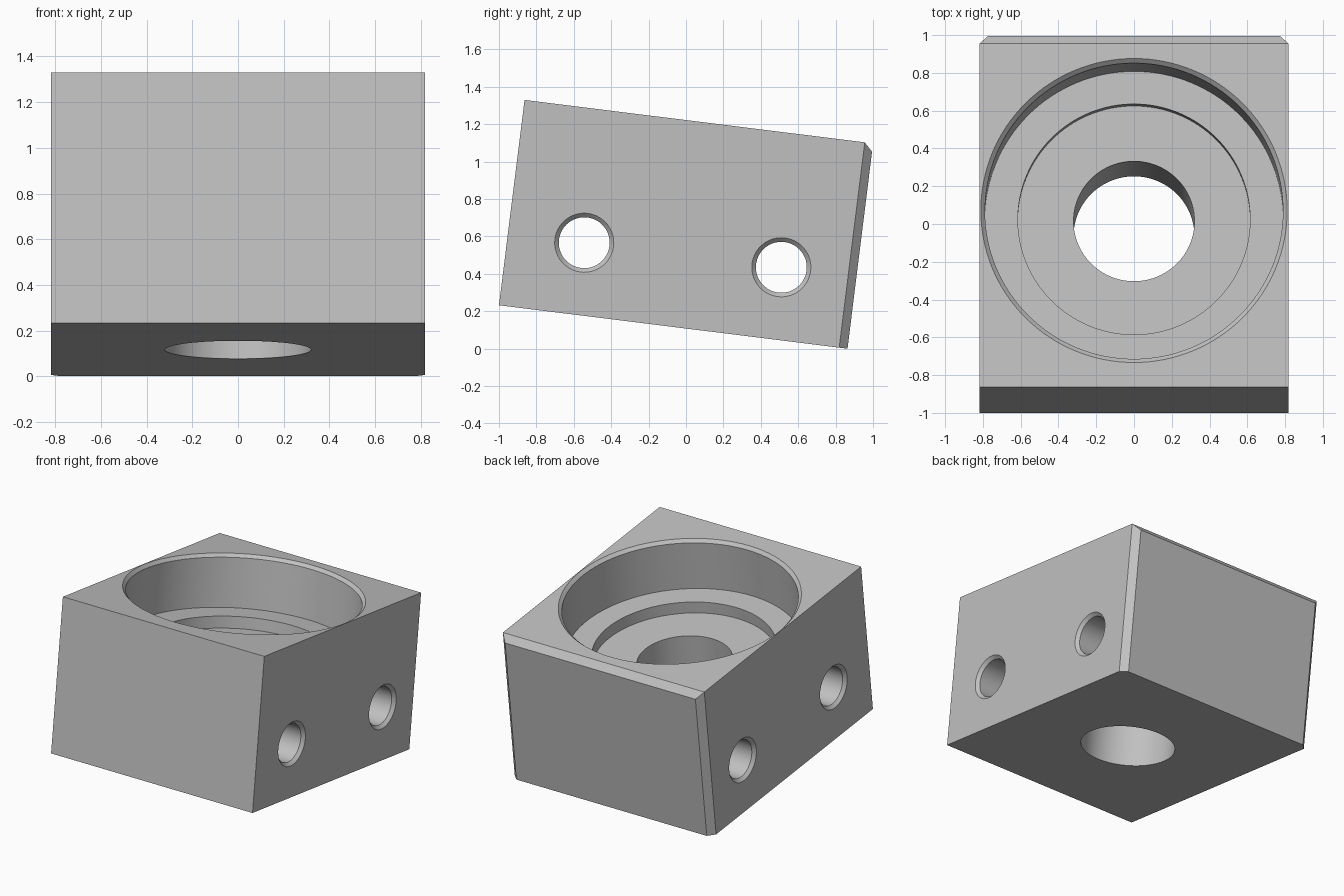
import bpy
import bmesh
from math import radians, sin, cos, pi
from mathutils import Matrix

if "Cube" in bpy.data.objects:
    bpy.data.objects.remove(bpy.data.objects["Cube"], do_unlink=True)

HALF_W, LENGTH, HEIGHT = 0.818, 1.878, 1.106
TILT = radians(7.1)
CHAMFER = 0.045
MID = 0.942

grey = bpy.data.materials.new("machined grey")
grey.use_nodes = True
grey.diffuse_color = (0.53, 0.53, 0.53, 1)
grey.node_tree.nodes["Principled BSDF"].inputs["Base Color"].default_value = (0.53, 0.53, 0.53, 1)


def make_object(name, bm):
    bmesh.ops.recalc_face_normals(bm, faces=bm.faces)
    mesh = bpy.data.meshes.new(name)
    bm.to_mesh(mesh)
    bm.free()
    mesh.materials.append(grey)
    obj = bpy.data.objects.new(name, mesh)
    bpy.context.collection.objects.link(obj)
    return obj


def lathe(name, profile, matrix, steps=96):
    """Closed solid of revolution about local z from (radius, height) pairs."""
    bm = bmesh.new()
    rings = [[bm.verts.new((r * cos(2 * pi * i / steps), r * sin(2 * pi * i / steps), z))
              for i in range(steps)] for r, z in profile]
    for low, high in zip(rings, rings[1:]):
        for i in range(steps):
            j = (i + 1) % steps
            bm.faces.new((low[i], low[j], high[j], high[i]))
    bm.faces.new(rings[0])
    bm.faces.new(rings[-1])
    bm.transform(matrix)
    return make_object(name, bm)


# Block, with the back top edge and the two back upright edges chamfered
bm = bmesh.new()
bmesh.ops.create_cube(bm, size=1, matrix=Matrix.Translation((0, LENGTH / 2, HEIGHT / 2))
                      @ Matrix.Diagonal((2 * HALF_W, LENGTH, HEIGHT, 1)))
back_edges = [e for e in bm.edges
              if all(v.co.y > LENGTH - 0.01 for v in e.verts)
              and any(v.co.z > HEIGHT / 2 for v in e.verts)]
bmesh.ops.bevel(bm, geom=back_edges, offset=CHAMFER, segments=1, affect='EDGES')
block = make_object("bearing_block", bm)

# Stepped bore with chamfered mouth
bore = [(0.32, -0.1), (0.32, 0.645), (0.615, 0.645), (0.615, 0.73),
        (0.789, 0.73), (0.789, HEIGHT - 0.022), (0.811, HEIGHT), (0.811, HEIGHT + 0.1)]
cutters = [lathe("bore_cutter", bore, Matrix.Translation((0, MID, 0)), 128)]

# Cross holes, chamfered at both ends
R, C = 0.136, 0.022
cross = [(R + C, -HALF_W - 0.1), (R + C, -HALF_W), (R, C - HALF_W),
         (R, HALF_W - C), (R + C, HALF_W), (R + C, HALF_W + 0.1)]
for side in (-1, 1):
    place = Matrix.Translation((0, MID + side * 0.531, 0.388)) @ Matrix.Rotation(pi / 2, 4, 'Y')
    cutters.append(lathe("cross_hole_cutter", cross, place, 64))

for cutter in cutters:
    cutter.hide_render = True
    mod = block.modifiers.new(cutter.name, 'BOOLEAN')
    mod.operation = 'DIFFERENCE'
    mod.solver = 'EXACT'
    mod.object = cutter

bpy.ops.object.select_all(action='DESELECT')
block.select_set(True)
bpy.context.view_layer.objects.active = block
for mod in list(block.modifiers):
    bpy.ops.object.modifier_apply(modifier=mod.name)
for cutter in cutters:
    bpy.data.objects.remove(cutter, do_unlink=True)

# Smooth bores, sharp edges, then the tilted stance
bpy.ops.object.shade_smooth_by_angle(angle=radians(25))
block.data.transform(Matrix.Translation((0, -1, LENGTH * sin(TILT)))
                     @ Matrix.Rotation(-TILT, 4, 'X'))
